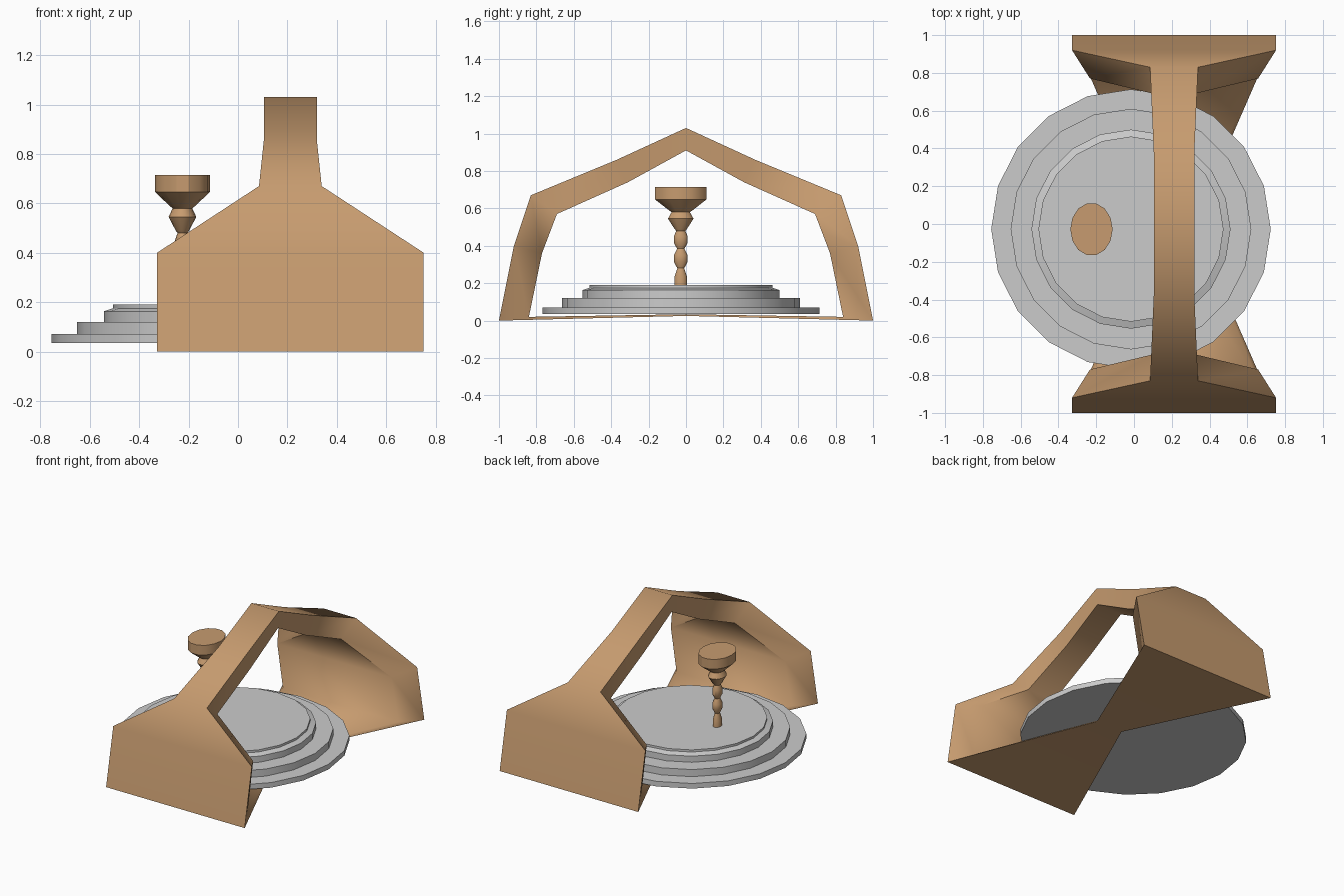
import bpy, bmesh, math

if "Cube" in bpy.data.objects:
    bpy.data.objects.remove(bpy.data.objects["Cube"])

brown = bpy.data.materials.new("brown_wood")
brown.diffuse_color = (0.57, 0.33, 0.16, 1)
brown.use_nodes = True
brown.node_tree.nodes["Principled BSDF"].inputs["Base Color"].default_value = brown.diffuse_color


def finish(name, bm, mat=None, angle=30):
    bmesh.ops.recalc_face_normals(bm, faces=bm.faces[:])
    me = bpy.data.meshes.new(name)
    bm.to_mesh(me)
    bm.free()
    ob = bpy.data.objects.new(name, me)
    bpy.context.collection.objects.link(ob)
    if mat:
        me.materials.append(mat)
    bpy.ops.object.select_all(action='DESELECT')
    ob.select_set(True)
    bpy.context.view_layer.objects.active = ob
    bpy.ops.object.shade_smooth_by_angle(angle=math.radians(angle))
    return ob


def lathe(name, profile, sides, centre, squash=1.0, mat=None):
    """Stack of rings (radius, z), optionally narrowed in x, capped at both ends."""
    bm = bmesh.new()
    rings = []
    for r, z in profile:
        rings.append([bm.verts.new((centre[0] + squash * r * math.cos(math.tau * i / sides),
                                    centre[1] + r * math.sin(math.tau * i / sides), z))
                      for i in range(sides)])
    for a, b in zip(rings, rings[1:]):
        for i in range(sides):
            j = (i + 1) % sides
            bm.faces.new((a[i], a[j], b[j], b[i]))
    bm.faces.new(rings[0])
    bm.faces.new(rings[-1])
    return finish(name, bm, mat)


# Arch: closed loop of sections (outer y, z, half width, inner y, z, half width)
CX = 0.212
half = [
    (0.00, 0.025, 0.105, 0.00, 0.034, 0.10),   # middle of floor strip
    (1.00, 0.00, 0.54, 0.84, 0.02, 0.45),      # foot
    (0.92, 0.40, 0.54, 0.77, 0.36, 0.445),     # top of wide leg
    (0.83, 0.67, 0.127, 0.69, 0.57, 0.11),     # shoulder
    (0.37, 0.86, 0.107, 0.31, 0.74, 0.10),     # rafter
    (0.00, 1.03, 0.107, 0.00, 0.91, 0.10),     # ridge
]
loop = half + [(-s[0], s[1], s[2], -s[3], s[4], s[5]) for s in half[4:0:-1]]
bm = bmesh.new()
rings = []
for oy, oz, oh, iy, iz, ih in loop:
    rings.append([bm.verts.new(p) for p in (
        (CX - oh, oy, oz), (CX + oh, oy, oz), (CX + ih, iy, iz), (CX - ih, iy, iz))])
for k, a in enumerate(rings):
    b = rings[(k + 1) % len(rings)]
    for i in range(4):
        j = (i + 1) % 4
        bm.faces.new((a[i], a[j], b[j], b[i]))
finish("arch_frame", bm, brown, 60)

# Stepped round base
lathe("stepped_base", [
    (0.74, 0.034), (0.74, 0.07), (0.637, 0.07), (0.637, 0.12), (0.527, 0.12),
    (0.527, 0.163), (0.49, 0.175), (0.49, 0.19)], 20, (-0.016, -0.027))

# Turned pedestal with a flat round top
lathe("turned_pedestal", [
    (0.034, 0.185), (0.034, 0.235), (0.019, 0.28), (0.038, 0.315), (0.038, 0.35),
    (0.02, 0.385), (0.038, 0.415), (0.038, 0.45), (0.025, 0.48), (0.034, 0.49),
    (0.07, 0.545), (0.05, 0.58), (0.065, 0.59), (0.14, 0.647), (0.14, 0.715)],
    14, (-0.225, -0.028), 0.8, brown)
